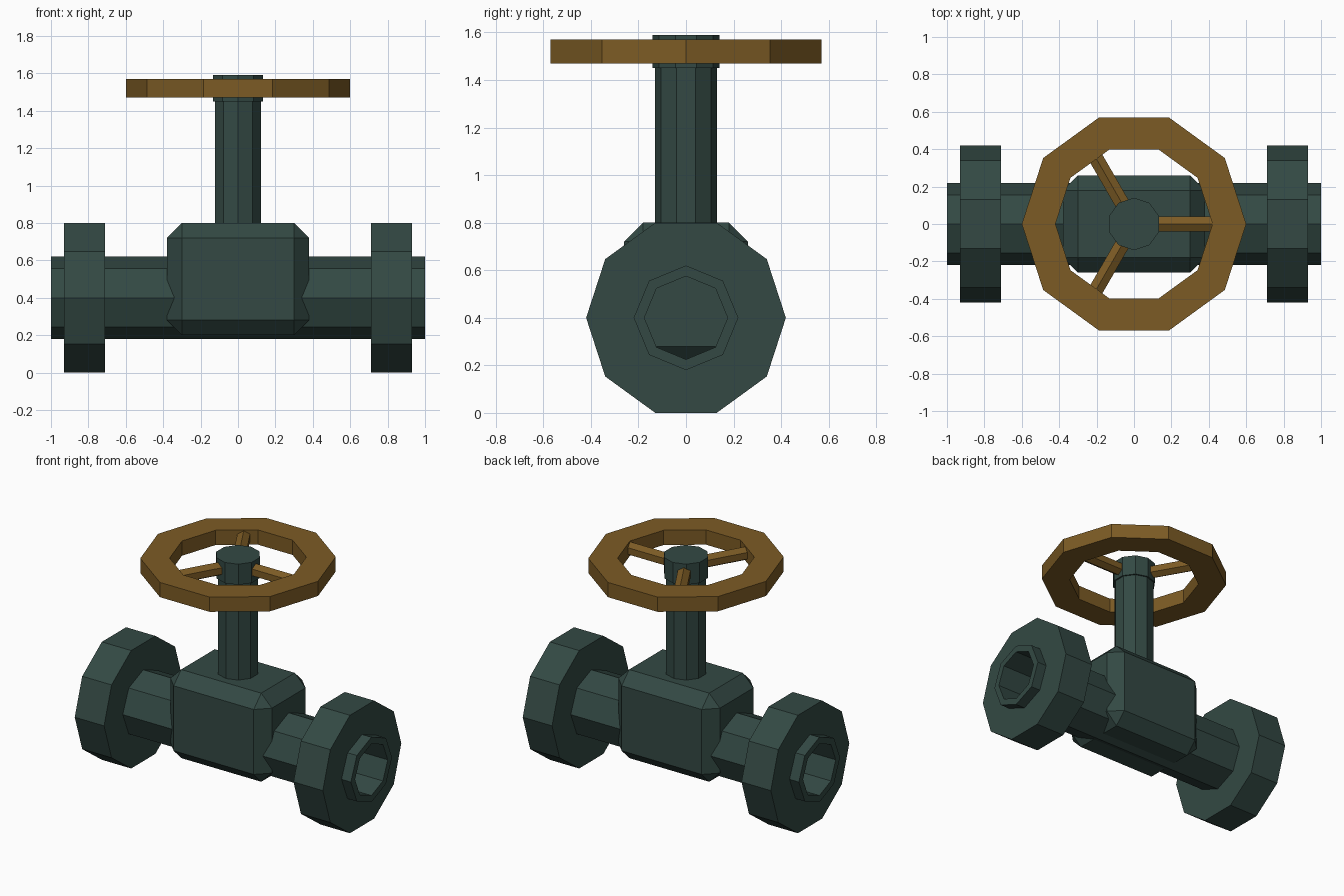
import bpy, bmesh, math
from mathutils import Matrix

if "Cube" in bpy.data.objects:
    bpy.data.objects.remove(bpy.data.objects["Cube"])

def material(name, rgb):
    m = bpy.data.materials.new(name)
    m.diffuse_color = (*rgb, 1)
    m.use_nodes = True
    m.node_tree.nodes["Principled BSDF"].inputs["Base Color"].default_value = m.diffuse_color
    return m

GREEN = material("dark green iron", (0.033, 0.066, 0.057))
BRASS = material("brown brass", (0.202, 0.105, 0.018))

def add(name, bm, mat, matrix=Matrix()):
    bmesh.ops.recalc_face_normals(bm, faces=bm.faces[:])
    bm.transform(matrix)
    me = bpy.data.meshes.new(name)
    bm.to_mesh(me)
    bm.free()
    me.materials.append(mat)
    ob = bpy.data.objects.new(name, me)
    bpy.context.collection.objects.link(ob)
    return ob

def prism(sides, r, a, b, inner=0, turn=0, inner_sides=None):
    """Prism or ring along z from a to b; turn rotates the first vertex from +x."""
    bm = bmesh.new()
    def loop(rad, z):
        return [bm.verts.new((rad * math.cos(turn + i * math.tau / sides),
                              rad * math.sin(turn + i * math.tau / sides), z))
                for i in range(sides)]
    lo, hi = loop(r, a), loop(r, b)
    loops = [lo, hi]
    if inner:
        loops += [loop(inner, b), loop(inner, a)]
    else:
        bm.faces.new(lo)
        bm.faces.new(hi)
    n = len(loops)
    for k in range(n if inner else 1):
        p, q = loops[k], loops[(k + 1) % n]
        for i in range(sides):
            j = (i + 1) % sides
            bm.faces.new((p[i], p[j], q[j], q[i]))
    return bm

UP = math.pi / 2
# local z -> world x, local y stays y, raised to the pipe axis
ALONG_X = Matrix.Rotation(UP, 4, 'Y')
PIPE_AXIS = Matrix.Translation((0, 0, 0.4)) @ ALONG_X

# Hollow pipe and two end flanges
add("pipe", prism(8, 0.22, -1, 1, inner=0.175), GREEN, PIPE_AXIS)
for side, x in (("left", -0.82), ("right", 0.82)):
    add(side + "_flange", prism(10, 0.42, x - 0.11, x + 0.11, inner=0.19, turn=UP),
        GREEN, PIPE_AXIS)

# Chamfered valve body
bm = bmesh.new()
bmesh.ops.create_cube(bm, size=1)
bm.transform(Matrix.Translation((0, 0, 0.5)) @ Matrix.Diagonal((0.76, 0.52, 0.6, 1)))
bmesh.ops.bevel(bm, geom=bm.edges[:], offset=0.08, segments=1, affect='EDGES')
add("valve_body", bm, GREEN)

# Stem and hub
add("stem", prism(10, 0.13, 0.75, 1.5, turn=UP), GREEN)
add("hub", prism(10, 0.14, 1.45, 1.59, turn=UP), GREEN)

# Handwheel rim and three spokes
add("wheel_rim", prism(10, 0.6, 1.47, 1.57, inner=0.42), BRASS)
for i in range(3):
    place = (Matrix.Translation((0, 0, 1.52))
             @ Matrix.Rotation(i * math.tau / 3, 4, 'Z') @ ALONG_X)
    add(f"spoke_{i + 1}", prism(6, 0.045, 0.05, 0.44), BRASS, place)
